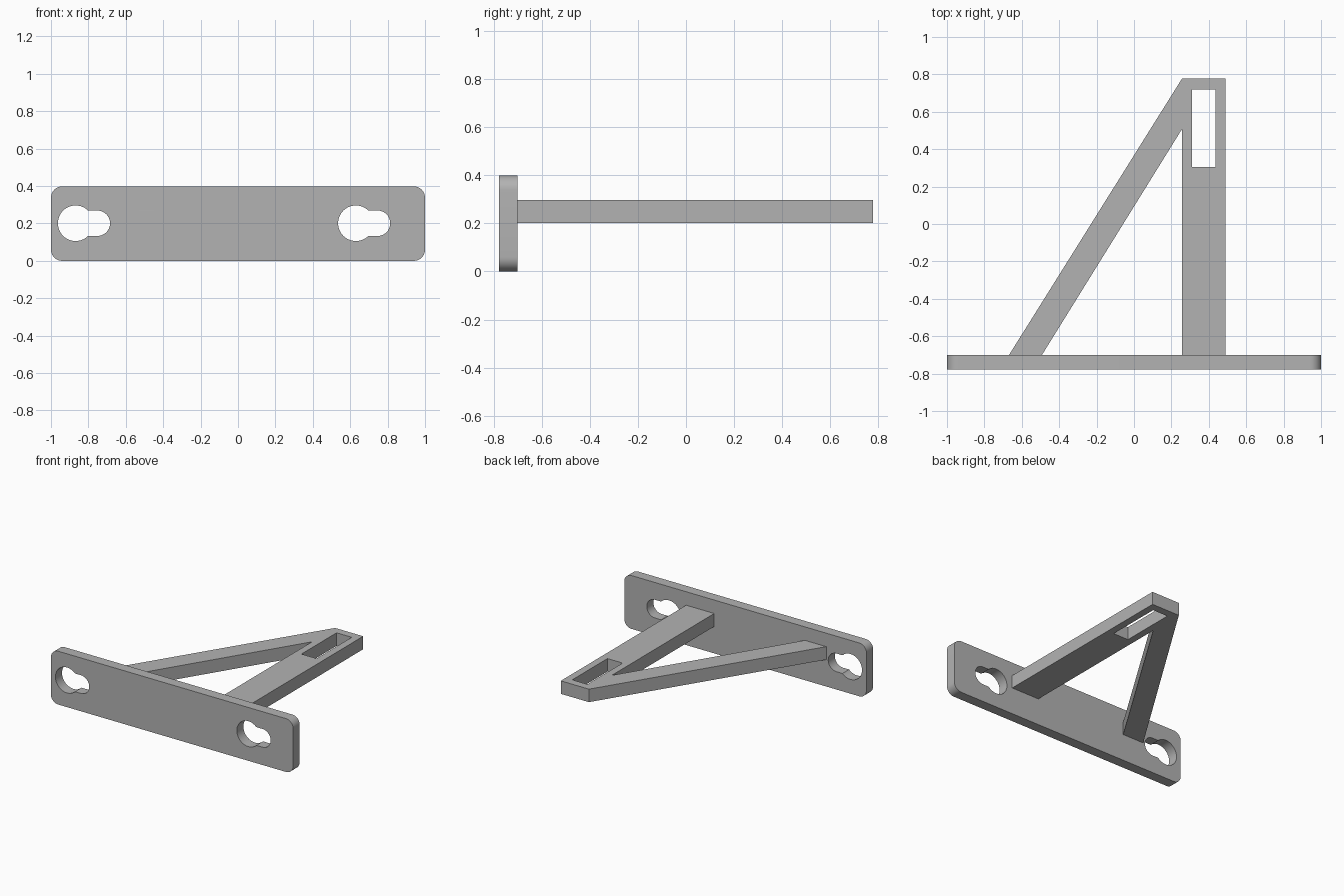
import bpy, bmesh
from math import pi, sin, cos, asin
from mathutils import Matrix, Vector

cube = bpy.data.objects.get("Cube")
if cube:
    bpy.data.objects.remove(cube, do_unlink=True)

grey = bpy.data.materials.new("plain_grey")
grey.use_nodes = True
COLOUR = (0.45, 0.45, 0.45, 1)
grey.diffuse_color = COLOUR
grey.node_tree.nodes["Principled BSDF"].inputs["Base Color"].default_value = COLOUR


def arc(cx, cy, r, start, end, steps):
    """Points along a circular arc, both ends included."""
    angles = [start + (end - start) * i / steps for i in range(steps + 1)]
    return [(cx + r * cos(a), cy + r * sin(a)) for a in angles]


def rect(x0, y0, x1, y1):
    return [(x0, y0), (x1, y0), (x1, y1), (x0, y1)]


def rounded_rect(x0, y0, x1, y1, r):
    centres = rect(x0 + r, y0 + r, x1 - r, y1 - r)
    points = []
    for i, (cx, cy) in enumerate(centres):
        start = pi + i * pi / 2
        points += arc(cx, cy, r, start, start + pi / 2, 10)
    return points


def keyhole(cx, cy, r=0.095, slot_r=0.068, reach=0.116):
    """Round hole with a narrower round-ended slot towards +x."""
    a = asin(slot_r / r)
    return arc(cx, cy, r, a, 2 * pi - a, 40) + arc(cx + reach, cy, slot_r, -pi / 2, pi / 2, 20)


def extruded(name, outlines, thickness, matrix):
    """Solid from a flat outline (first) and its holes (the rest)."""
    curve = bpy.data.curves.new(name, "CURVE")
    curve.dimensions = "2D"
    curve.fill_mode = "BOTH"
    curve.extrude = thickness / 2
    for outline in outlines:
        spline = curve.splines.new("POLY")
        spline.points.add(len(outline) - 1)
        for point, (x, y) in zip(spline.points, outline):
            point.co = (x, y, 0, 1)
        spline.use_cyclic_u = True
    temp = bpy.data.objects.new(name + "_outline", curve)
    bpy.context.collection.objects.link(temp)
    bpy.context.view_layer.update()
    mesh = bpy.data.meshes.new_from_object(temp.evaluated_get(bpy.context.evaluated_depsgraph_get()))
    bpy.data.objects.remove(temp, do_unlink=True)
    bpy.data.curves.remove(curve)

    # Weld caps to walls and place the part
    bm = bmesh.new()
    bm.from_mesh(mesh)
    bmesh.ops.remove_doubles(bm, verts=bm.verts, dist=0.0002)
    bmesh.ops.transform(bm, matrix=matrix, verts=bm.verts)
    bmesh.ops.recalc_face_normals(bm, faces=bm.faces)
    bm.to_mesh(mesh)
    bm.free()

    mesh.name = name
    mesh.materials.clear()
    mesh.materials.append(grey)
    ob = bpy.data.objects.new(name, mesh)
    bpy.context.collection.objects.link(ob)
    bpy.ops.object.select_all(action="DESELECT")
    ob.select_set(True)
    bpy.context.view_layer.objects.active = ob
    bpy.ops.object.shade_smooth_by_angle(angle=pi / 6)
    return ob


FRONT, PLATE_BACK, TIP = -0.778, -0.70, 0.778
HEIGHT = 0.398
ARM_LEFT, ARM_RIGHT = 0.257, 0.489

# Wall plate with two keyhole openings
upright = Matrix.Translation((0, (FRONT + PLATE_BACK) / 2, 0)) @ Matrix.Rotation(pi / 2, 4, "X")
extruded("wall_plate",
         [rounded_rect(-1, 0, 1, HEIGHT, 0.06)] + [keyhole(x, 0.201) for x in (-0.868, 0.63)],
         PLATE_BACK - FRONT, upright)

# Straight arm and diagonal brace in one piece, with a slot near the tip
arm_outline = [(ARM_RIGHT, PLATE_BACK), (ARM_RIGHT, TIP), (ARM_LEFT, TIP), (-0.668, PLATE_BACK),
               (-0.492, PLATE_BACK), (ARM_LEFT, 0.508), (ARM_LEFT, PLATE_BACK)]
slot = rect(0.31, 0.305, 0.435, 0.72)
extruded("braced_arm", [arm_outline, slot], 0.097, Matrix.Translation((0, 0, 0.249)))
